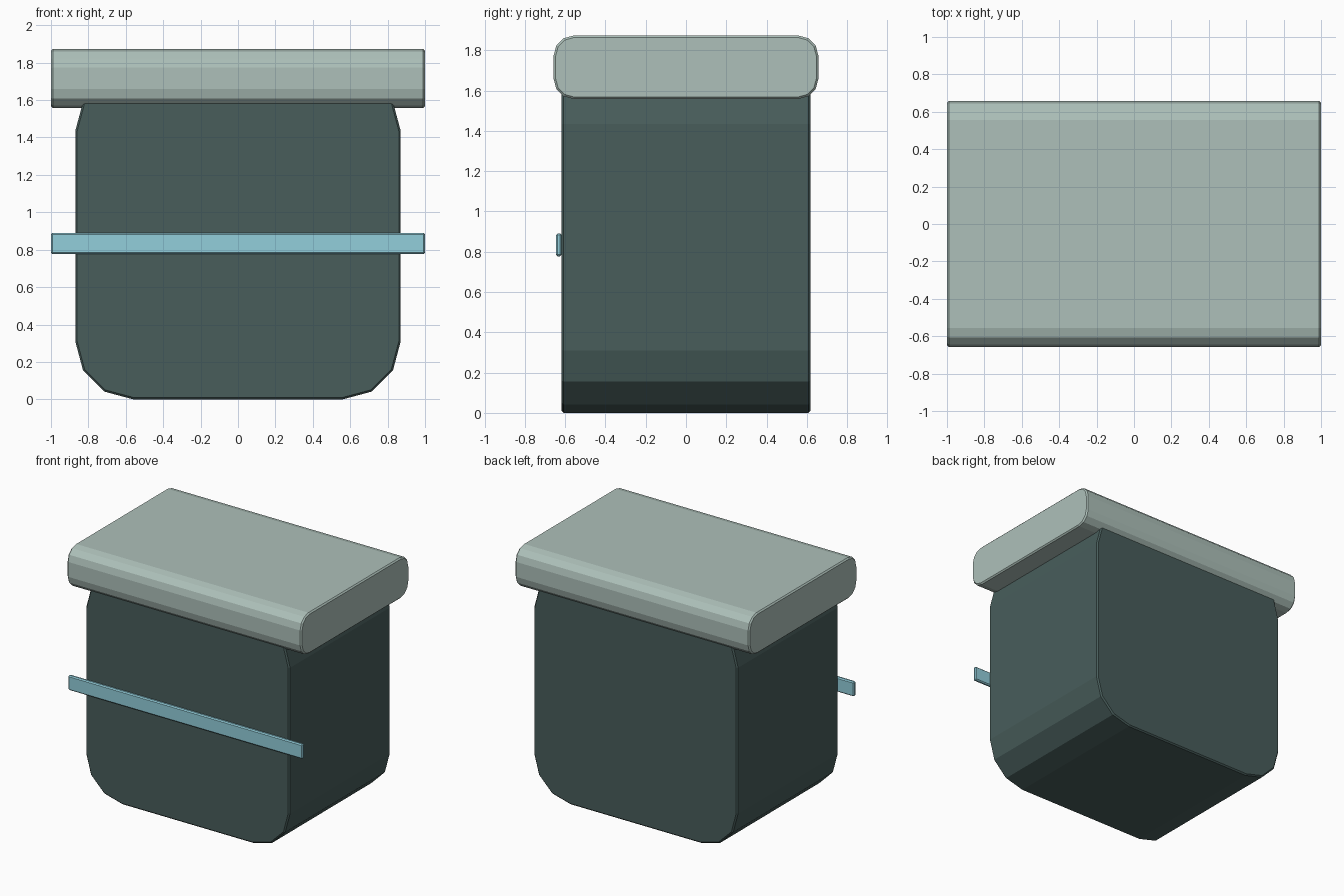
import bpy
from math import sin, cos, pi

if "Cube" in bpy.data.objects:
    bpy.data.objects.remove(bpy.data.objects["Cube"])


def material(name, rgb):
    m = bpy.data.materials.new(name)
    m.diffuse_color = (*rgb, 1)
    m.use_nodes = True
    m.node_tree.nodes["Principled BSDF"].inputs["Base Color"].default_value = m.diffuse_color
    return m


def rounded_rect(u0, u1, v0, v1, r, steps=3):
    pts = []
    corners = [(u1 - r, v1 - r), (u0 + r, v1 - r), (u0 + r, v0 + r), (u1 - r, v0 + r)]
    for q, (cu, cv) in enumerate(corners):
        for i in range(steps + 1):
            a = (q + i / steps) * pi / 2
            pts.append((cu + r * cos(a), cv + r * sin(a)))
    return pts


def prism(name, near, far, mat, bevel):
    # two matching end outlines joined by side faces, with fine edge bevels
    n = len(near)
    faces = [tuple(range(n))[::-1], tuple(range(n, 2 * n))]
    faces += [(i, (i + 1) % n, n + (i + 1) % n, n + i) for i in range(n)]
    mesh = bpy.data.meshes.new(name)
    mesh.from_pydata(near + far, [], faces)
    mesh.materials.append(mat)
    ob = bpy.data.objects.new(name, mesh)
    bpy.context.collection.objects.link(ob)
    mod = ob.modifiers.new("edge", 'BEVEL')
    mod.width = bevel
    mod.segments = 1
    mod.limit_method = 'ANGLE'
    mod.angle_limit = pi / 3
    return ob


dark = material("dark_teal", (0.065, 0.11, 0.105))
pale = material("pale_grey_green", (0.42, 0.53, 0.49))
blue = material("light_blue", (0.29, 0.62, 0.71))

# Body: rounded outline seen from the front, its top tucked inside the lid
outline = rounded_rect(-0.87, 0.87, 0.005, 1.75, 0.31)
prism("body", [(u, 0.617, v) for u, v in outline],
      [(u, -0.617, v) for u, v in outline], dark, 0.01)

# Lid: rounded outline seen from the side
outline = rounded_rect(-0.657, 0.657, 1.563, 1.878, 0.1)
prism("lid", [(-1, u, v) for u, v in outline],
      [(1, u, v) for u, v in outline], pale, 0.01)

# Front strip
outline = [(-1, 0.782), (1, 0.782), (1, 0.895), (-1, 0.895)]
prism("front_strip", [(u, -0.617, v) for u, v in outline],
      [(u, -0.645, v) for u, v in outline], blue, 0.008)

# Make every surface face outwards, and stand the body on the floor
import bmesh
for ob in bpy.context.collection.objects:
    bm = bmesh.new()
    bm.from_mesh(ob.data)
    bmesh.ops.recalc_face_normals(bm, faces=bm.faces)
    bm.to_mesh(ob.data)
    bm.free()
    ob.location.z = -0.005
